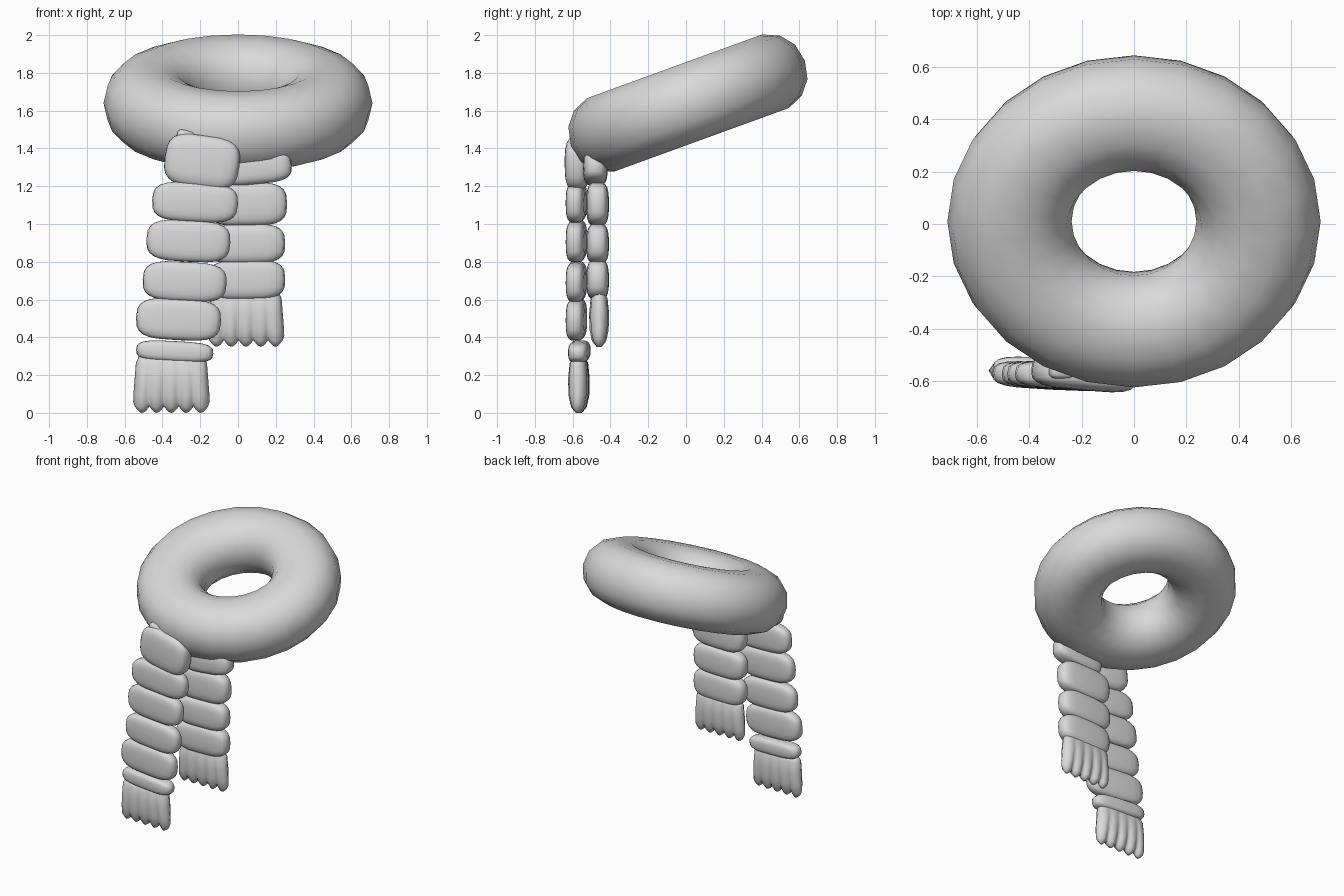
import bpy, bmesh, math
from mathutils import Matrix, Vector

default = bpy.data.objects.get("Cube")
if default:
    bpy.data.objects.remove(default, do_unlink=True)

# One plain wool colour
wool = bpy.data.materials.new("light grey wool")
wool.use_nodes = True
grey = (0.7, 0.7, 0.7, 1)
wool.diffuse_color = grey
wool.node_tree.nodes["Principled BSDF"].inputs["Base Color"].default_value = grey


def finish(bm, name):
    bmesh.ops.recalc_face_normals(bm, faces=bm.faces)
    for f in bm.faces:
        f.smooth = True
    mesh = bpy.data.meshes.new(name)
    bm.to_mesh(mesh)
    bm.free()
    mesh.materials.append(wool)
    obj = bpy.data.objects.new(name, mesh)
    bpy.context.collection.objects.link(obj)
    return obj


def power(v, p):
    return math.copysign(abs(v) ** p, v)


def pillow(name, left, right, bottom, top, y, half_y, roll=4, yaw=0):
    """Puffy rounded block: a sphere squared off, tilted and turned."""
    bm = bmesh.new()
    bmesh.ops.create_uvsphere(bm, u_segments=20, v_segments=12, radius=1)
    half = Vector(((right - left) / 2, half_y, (top - bottom) / 2))
    for v in bm.verts:
        flat = math.hypot(v.co.x, v.co.y)
        ring = abs(flat) ** 0.55
        c = v.co.copy()
        if flat > 1e-5:
            c.x = ring * power(v.co.x / flat, 0.5)
            c.y = ring * power(v.co.y / flat, 0.6)
        c.z = power(v.co.z, 0.65)
        v.co = Vector(a * b for a, b in zip(c, half))
    turn = Matrix.Rotation(math.radians(yaw), 4, "Z") @ Matrix.Rotation(math.radians(roll), 4, "Y")
    place = Matrix.Translation(((left + right) / 2, y, (bottom + top) / 2))
    bm.transform(place @ turn)
    return finish(bm, name)


def fringe(name, left, right, bottom, top, y, half_y, strands, yaw=0):
    """Flat tassel with grooves between strands and a scalloped hem."""
    bm = bmesh.new()
    steps = strands * 6
    # height along the tassel, width scale, depth scale
    levels = [(1, 0.85, 0.5), (0.88, 0.93, 0.85), (0.6, 0.96, 1),
              (0.3, 0.99, 0.95), (0.1, 1, 0.7), (0, 0.96, 0.25)]
    rings = []
    for t, wide, deep in levels:
        front, back = [], []
        for i in range(steps + 1):
            u = 2 * i / steps - 1
            bulge = abs(math.sin(math.pi * strands * i / steps))
            edge = max(0, 1 - abs(u) ** 5) ** 0.5
            depth = half_y * deep * edge * (1 - 0.4 * (1 - t) * (1 - bulge))
            lift = 0.035 * (1 - t) ** 2 * (1 - bulge)
            x = u * wide * (right - left) / 2
            z = bottom + t * (top - bottom) + lift
            front.append((x, -depth, z))
            back.append((x, depth, z))
        loop = front + back[-2:0:-1]
        rings.append([bm.verts.new(p) for p in loop])
    n = len(rings[0])
    for a, b in zip(rings, rings[1:]):
        for i in range(n):
            j = (i + 1) % n
            bm.faces.new((a[i], a[j], b[j], b[i]))
    # close both ends with strips across the thickness
    for ring in (rings[0], rings[-1]):
        bm.faces.new((ring[0], ring[1], ring[-1]))
        for i in range(1, steps - 1):
            bm.faces.new((ring[i], ring[i + 1], ring[n - i - 1], ring[n - i]))
        bm.faces.new((ring[steps - 1], ring[steps], ring[steps + 1]))
    bm.transform(Matrix.Translation(((left + right) / 2, y, 0)) @ Matrix.Rotation(math.radians(yaw), 4, "Z"))
    return finish(bm, name)


# Neck loop: a padded ring tipped forward
bm = bmesh.new()
MAJOR, MINOR = 24, 14
grid = []
for i in range(MAJOR):
    a = math.tau * i / MAJOR
    row = []
    for j in range(MINOR):
        b = math.tau * j / MINOR
        r = 0.475 + 0.237 * power(math.cos(b), 0.93)
        row.append(bm.verts.new((r * math.cos(a), 0.925 * r * math.sin(a),
                                 0.212 * power(math.sin(b), 0.93))))
    grid.append(row)
for i in range(MAJOR):
    for j in range(MINOR):
        k, m = (i + 1) % MAJOR, (j + 1) % MINOR
        bm.faces.new((grid[i][j], grid[k][j], grid[k][m], grid[i][m]))
bm.transform(Matrix.Translation((0, 0.01, 1.64)) @ Matrix.Rotation(math.radians(20), 4, "X"))
finish(bm, "neck_loop")

# Where the tails leave the loop
pillow("front_tail_root", -0.39, 0.01, 1.19, 1.47, -0.57, 0.065, roll=8, yaw=-5)
pillow("back_tail_root", -0.1, 0.285, 1.21, 1.38, -0.48, 0.065, roll=-6)
pillow("root_fold", -0.325, -0.225, 1.435, 1.495, -0.555, 0.035, roll=15)

# Front tail, long: left, right, bottom, top
front_rolls = [(-0.455, 0.0, 1.01, 1.22), (-0.485, -0.04, 0.80, 1.02),
               (-0.505, -0.06, 0.59, 0.80), (-0.54, -0.09, 0.385, 0.605)]
for i, box in enumerate(front_rolls):
    pillow(f"front_tail_roll_{i + 1}", *box, -0.58, 0.052, roll=3, yaw=-3)
pillow("front_tail_band", -0.54, -0.13, 0.27, 0.38, -0.565, 0.055, roll=3, yaw=-3)
fringe("front_tail_fringe", -0.555, -0.15, 0.0, 0.3, -0.567, 0.055, 5, yaw=-2)

# Back tail, short
back_rolls = [(-0.16, 0.26, 0.99, 1.22), (-0.165, 0.25, 0.79, 1.0), (-0.16, 0.25, 0.60, 0.81)]
for i, box in enumerate(back_rolls):
    pillow(f"back_tail_roll_{i + 1}", *box, -0.468, 0.06, roll=-1)
fringe("back_tail_fringe", -0.16, 0.245, 0.35, 0.64, -0.46, 0.053, 5)
